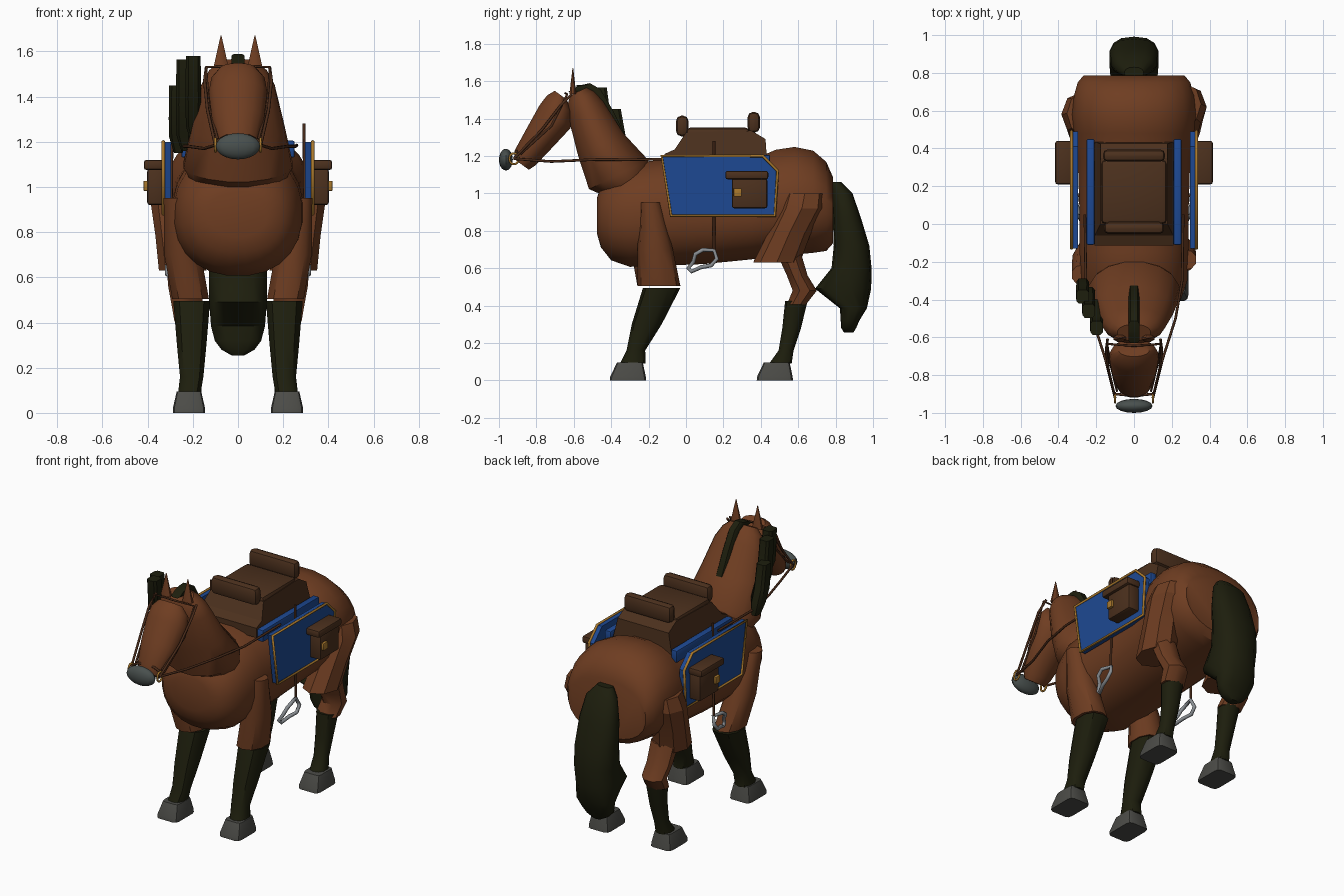
import bpy, bmesh, math
from mathutils import Vector

if "Cube" in bpy.data.objects:
    bpy.data.objects.remove(bpy.data.objects["Cube"])

def mat(name, rgb):
    m = bpy.data.materials.new(name)
    m.diffuse_color = (*rgb, 1)
    m.use_nodes = True
    m.node_tree.nodes["Principled BSDF"].inputs["Base Color"].default_value = m.diffuse_color
    return m

COAT = mat("chestnut_coat", (0.158, 0.047, 0.0155))
HAIR = mat("dark_hair", (0.0125, 0.013, 0.004))
HOOF = mat("hoof_grey", (0.072, 0.072, 0.064))
NOSE = mat("muzzle_grey", (0.066, 0.08, 0.076))
BLUE = mat("cloth_blue", (0.0125, 0.066, 0.29))
LEATHER = mat("saddle_leather", (0.072, 0.03, 0.0125))
STRAP = mat("strap_leather", (0.068, 0.024, 0.010))
GOLD = mat("gold_trim", (0.40, 0.19, 0.026))
STEEL = mat("steel", (0.26, 0.28, 0.30))

def finish(name, bm, m, angle=40):
    bmesh.ops.recalc_face_normals(bm, faces=bm.faces)
    me = bpy.data.meshes.new(name)
    bm.to_mesh(me)
    bm.free()
    ob = bpy.data.objects.new(name, me)
    bpy.context.collection.objects.link(ob)
    me.materials.append(m)
    if angle:
        bpy.ops.object.select_all(action='DESELECT')
        bpy.context.view_layer.objects.active = ob
        ob.select_set(True)
        bpy.ops.object.shade_smooth_by_angle(angle=math.radians(angle))
    return ob

def loft(name, m, rings, tilt=0, n=16, power=1.0, angle=40, phase=0.5):
    """Skin oval rings (x, y, z, half width, half depth); depth axis is tilted in the yz plane."""
    bm = bmesh.new()
    c, s = math.cos(math.radians(tilt)), math.sin(math.radians(tilt))
    sq = lambda v: math.copysign(abs(v) ** power, v)
    loops = []
    for x, y, z, a, b in rings:
        row = []
        for i in range(n):
            t = 2 * math.pi * (i + phase) / n
            u, v = a * sq(math.cos(t)), b * sq(math.sin(t))
            row.append(bm.verts.new((x + u, y + v * c, z + v * s)))
        loops.append(row)
    for p, q in zip(loops, loops[1:]):
        for i in range(n):
            bm.faces.new((p[i], p[(i + 1) % n], q[(i + 1) % n], q[i]))
    bm.faces.new(loops[0])
    bm.faces.new(loops[-1])
    return finish(name, bm, m, angle)

def box(name, m, lo, hi, bevel=0.0):
    bm = bmesh.new()
    bmesh.ops.create_cube(bm, size=1)
    for v in bm.verts:
        v.co = [(a + b) / 2 + k * (b - a) for a, b, k in zip(lo, hi, v.co)]
    if bevel:
        bmesh.ops.bevel(bm, geom=bm.edges[:], offset=bevel, segments=2, affect='EDGES', profile=0.5)
    return finish(name, bm, m, 35)

def tube(name, m, pts, r, closed=False):
    cu = bpy.data.curves.new(name, 'CURVE')
    cu.dimensions = '3D'
    cu.bevel_depth, cu.bevel_resolution, cu.use_fill_caps = r, 2, True
    sp = cu.splines.new('POLY')
    sp.points.add(len(pts) - 1)
    for p, co in zip(sp.points, pts):
        p.co = (*co, 1)
    sp.use_cyclic_u = closed
    ob = bpy.data.objects.new(name, cu)
    bpy.context.collection.objects.link(ob)
    cu.materials.append(m)
    bpy.ops.object.select_all(action='DESELECT')
    bpy.context.view_layer.objects.active = ob
    ob.select_set(True)
    bpy.ops.object.convert(target='MESH')
    return ob

def extrude_x(name, m, profile, x0, x1):
    bm = bmesh.new()
    f = bm.faces.new([bm.verts.new((x0, y, z)) for y, z in profile])
    g = bmesh.ops.extrude_face_region(bm, geom=[f])
    bmesh.ops.translate(bm, vec=(x1 - x0, 0, 0),
                        verts=[v for v in g['geom'] if isinstance(v, bmesh.types.BMVert)])
    return finish(name, bm, m, 0)

# Body: y, bottom, top, half width
spans = [(-.475, .78, .98, .13), (-.455, .71, 1.04, .20), (-.40, .64, 1.10, .25), (-.3, .605, 1.16, .285),
         (-.15, .61, 1.18, .29), (.1, .62, 1.18, .292), (.35, .645, 1.18, .30), (.48, .66, 1.235, .32),
         (.58, .67, 1.25, .33), (.68, .68, 1.23, .32), (.75, .69, 1.17, .30), (.785, .73, 1.09, .27)]
loft("body", COAT, [(0, y, (a + b) / 2, w, (b - a) / 2) for y, a, b, w in spans], 90, 24, 0.9)

# Neck, head and muzzle
loft("neck", COAT, [(0, -.32, 1.05, .22, .14), (0, -.36, 1.10, .245, .18), (0, -.455, 1.26, .21, .138),
                    (0, -.535, 1.445, .165, .105), (0, -.562, 1.51, .13, .08), (0, -.575, 1.545, .09, .05)], 26)
loft("head", COAT, [(0, -.67, 1.525, .08, .04), (0, -.675, 1.475, .12, .085), (0, -.70, 1.41, .132, .105),
                    (0, -.78, 1.30, .118, .088), (0, -.86, 1.19, .088, .07), (0, -.88, 1.155, .07, .05)], -36)
bm = bmesh.new()
bmesh.ops.create_uvsphere(bm, u_segments=16, v_segments=10, radius=1)
for v in bm.verts:
    v.co = (v.co.x * .098, -.963 + v.co.y * .037, 1.18 + v.co.z * .058)
finish("muzzle", bm, NOSE)

# Mane crest and side locks
loft("mane_crest", HAIR, [(0, -.60, 1.56, .03, .035), (0, -.555, 1.565, .03, .05), (0, -.495, 1.535, .03, .045),
                          (0, -.43, 1.425, .03, .045), (0, -.36, 1.295, .03, .04), (0, -.335, 1.24, .028, .03)],
     30, 8, .5)
for i, (x, y0, y1, z0, z1) in enumerate([(-.198, -.55, -.44, 1.58, 1.2), (-.24, -.46, -.375, 1.565, 1.16),
                                         (-.272, -.385, -.33, 1.45, 1.15)]):
    ym, zm = y0 + .02, (z0 + z1) / 2
    loft(f"mane_lock_{i + 1}", HAIR, [(x, y0, z0, .034, .038), (x, ym, zm, .036, .045), (x, y1, z1 + .07, .034, .042),
                                      (x + .008, y1 + .01, z1, .02, .03)], 0, 8, .5)

# Tail
loft("tail", HAIR, [(0, .80, 1.06, .05, .03), (0, .835, 1.0, .10, .055), (0, .86, .87, .125, .075),
                    (0, .885, .72, .132, .095), (0, .885, .6, .132, .107), (0, .84, .49, .13, .15),
                    (0, .895, .385, .122, .072), (0, .877, .32, .105, .05), (0, .87, .28, .075, .04),
                    (0, .87, .255, .03, .025)], 0, 14, .8)

for s, side in ((1, "right"), (-1, "left")):
    def limb(name, m, rows, lean=0, **k):
        # The left limbs are set slightly further forward at the top
        lo, hi = sorted((rows[0][2], rows[-1][2]))
        shift = lambda z: lean * (z - lo) / (hi - lo) if s < 0 else 0
        loft(f"{name}_{side}", m, [(s * x, y + shift(z), z, a, b) for x, y, z, a, b in rows], **k)
    # Ears
    limb("ear", COAT, [(.075, -.605, 1.53, .036, .02), (.075, -.605, 1.67, .002, .002)], n=8)
    # Front leg
    limb("front_upper_leg", COAT, [(.262, -.19, .95, .07, .055), (.245, -.165, .7, .085, .095),
                                   (.21, -.145, .505, .085, .115)], lean=-.08, n=10, power=.9)
    limb("front_lower_leg", HAIR, [(.205, -.13, .495, .085, .10), (.205, -.21, .3, .068, .08),
                                   (.205, -.268, .16, .054, .05), (.215, -.285, .09, .052, .068)], n=10, power=.85)
    # Hind leg
    limb("thigh", COAT, [(.27, .635, 1.0, .085, .11), (.275, .62, .92, .11, .12), (.265, .55, .78, .1, .115),
                         (.245, .485, .63, .105, .125)], lean=-.05, n=8, phase=0, angle=25)
    limb("gaskin", COAT, [(.24, .55, .68, .085, .07), (.235, .595, .56, .08, .06), (.225, .635, .48, .075, .07),
                          (.212, .59, .405, .075, .055)], n=8)
    limb("hind_lower_leg", HAIR, [(.21, .59, .425, .064, .06), (.205, .565, .28, .052, .05),
                                  (.205, .535, .16, .045, .04), (.21, .505, .09, .05, .06)], n=10, power=.85)
    # Hooves
    for nm, y in (("front_hoof", -.31), ("hind_hoof", .475)):
        limb(nm, HOOF, [(.217, y, 0, .072, .098), (.217, y, .02, .072, .096), (.217, y + .01, .095, .055, .07)],
             n=12, power=.3, angle=30)

    # Blue side cloth with gold edging
    cloth = [(-.13, 1.2), (.41, 1.2), (.49, 1.12), (.475, .88), (-.08, .88)]
    extrude_x(f"side_cloth_{side}", BLUE, cloth, s * .297, s * .328)
    tube(f"cloth_trim_{side}", GOLD, [(s * .331, y, z) for y, z in cloth], .008, True)
    box(f"cloth_rail_{side}", BLUE, (s * .23 - .021, -.11, 1.13), (s * .23 + .021, .45, 1.205), .008)

    # Saddlebag
    def sbox(name, m, x0, x1, lo, hi, bv):
        a, b = sorted((s * x0, s * x1))
        box(f"{name}_{side}", m, (a, *lo), (b, *hi), bv)
    sbox("saddlebag", LEATHER, .325, .402, (.245, .92), (.435, 1.08), .012)
    sbox("saddlebag_flap", LEATHER, .322, .417, (.21, 1.075), (.44, 1.12), .012)
    sbox("buckle", GOLD, .395, .418, (.255, .983), (.298, 1.027), .003)

    # Stirrup and its strap
    tube(f"stirrup_strap_{side}", STRAP, [(s * .292, .15, 1.28), (s * .298, .15, .69)], .007)
    ring = [(.15, .695), (.165, .65), (.135, .615), (.08, .605), (.03, .582), (.012, .60), (.04, .635), (.05, .675),
            (.09, .698)]
    tube(f"stirrup_{side}", STEEL, [(s * (.295 + .02 * math.sin(i)), y, z) for i, (y, z) in enumerate(ring)],
         .011, True)

    # Bridle straps, bit ring and rein
    tube(f"cheek_strap_{side}", STRAP, [(s * .14, -.61, 1.53), (s * .148, -.67, 1.47), (s * .135, -.77, 1.34),
                                        (s * .1, -.92, 1.185)], .007)
    tube(f"brow_strap_{side}", STRAP, [(0, -.645, 1.535), (s * .14, -.635, 1.53), (s * .13, -.72, 1.36),
                                       (s * .09, -.885, 1.21)], .006)
    tube(f"rein_{side}", STRAP, [(s * .1, -.92, 1.185), (s * .15, -.72, 1.17), (s * .22, -.5, 1.18),
                                 (s * .255, -.3, 1.18), (s * .26, .05, 1.185)], .007)
    tube(f"bit_ring_{side}", GOLD, [(s * .1, -.92 + .025 * math.cos(k * math.pi / 5),
                                    1.185 + .03 * math.sin(k * math.pi / 5)) for k in range(10)], .006, True)
tube("nose_strap", STRAP, [(-.1, -.9, 1.2), (-.05, -.905, 1.225), (.05, -.905, 1.225), (.1, -.9, 1.2)], .007)

# Saddle: base, seat pad and two rolls
extrude_x("saddle_base", LEATHER, [(-.115, 1.15), (-.115, 1.21), (-.06, 1.235), (0, 1.325), (.35, 1.335), (.425, 1.29),
                                   (.435, 1.15)], -.208, .208)
base = bpy.data.objects["saddle_base"]
for v in base.data.vertices:
    if v.co.z > 1.26:
        v.co.x *= .85
box("seat_pad", LEATHER, (-.175, .0, 1.28), (.175, .34, 1.352), .025)
box("front_roll", LEATHER, (-.16, -.053, 1.305), (.16, .013, 1.415), .027)
box("back_roll", LEATHER, (-.165, .33, 1.325), (.165, .395, 1.435), .027)
